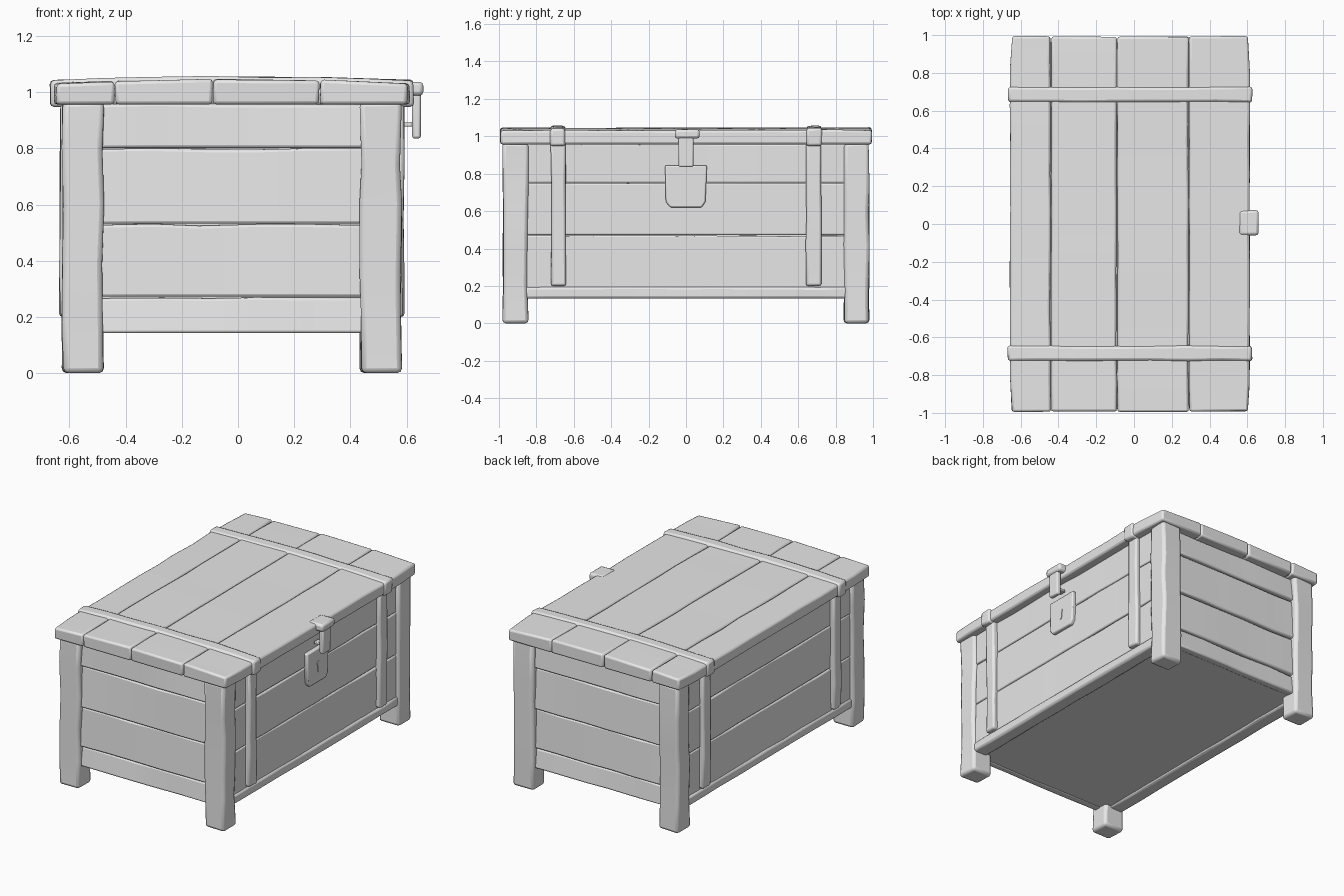
import bpy, bmesh, math, random
from mathutils import Vector

random.seed(4)
cube = bpy.data.objects.get("Cube")
if cube:
    bpy.data.objects.remove(cube, do_unlink=True)

grey = bpy.data.materials.new("worn_grey")
grey.use_nodes = True
grey.diffuse_color = (0.8, 0.8, 0.8, 1)
grey.node_tree.nodes["Principled BSDF"].inputs["Base Color"].default_value = (0.8, 0.8, 0.8, 1)

CX = -0.022          # middle of the chest body; the hasp offsets the whole
LID = 0.635          # half width of the lid


def finish(bm, name, bevel, segments=2):
    mesh = bpy.data.meshes.new(name)
    bmesh.ops.recalc_face_normals(bm, faces=bm.faces)
    bm.to_mesh(mesh)
    bm.free()
    mesh.materials.append(grey)
    obj = bpy.data.objects.new(name, mesh)
    bpy.context.collection.objects.link(obj)
    if bevel:
        mod = obj.modifiers.new("worn_edges", "BEVEL")
        mod.width, mod.segments, mod.limit_method = bevel, segments, "ANGLE"
        mod.angle_limit = math.radians(40)
    bpy.ops.object.select_all(action="DESELECT")
    obj.select_set(True)
    bpy.context.view_layer.objects.active = obj
    bpy.ops.object.shade_smooth_by_angle(angle=math.radians(40))
    return obj


def block(name, x, y, z, bevel=0.01, wobble=0.0, step=0.17, shape=None):
    """Box between three ranges, cut along its longest side and roughly hewn."""
    lo, hi = (Vector(v) for v in zip(x, y, z))
    size = hi - lo
    bm = bmesh.new()
    bmesh.ops.create_cube(bm, size=1)
    for v in bm.verts:
        v.co = Vector(lo[i] + (v.co[i] + 0.5) * size[i] for i in range(3))
    if wobble or shape:
        axis = max(range(3), key=lambda i: size[i])
        cuts = max(1, int(size[axis] / step))
        normal = Vector(float(i == axis) for i in range(3))
        for k in range(1, cuts):
            point = lo + normal * size[axis] * (k + random.uniform(-0.2, 0.2)) / cuts
            bmesh.ops.bisect_plane(bm, geom=bm.verts[:] + bm.edges[:] + bm.faces[:],
                                   plane_co=point, plane_no=normal)
    for v in bm.verts:
        if shape:
            shape(v.co)
        v.co += Vector(random.uniform(-wobble, wobble) if lo[i] + 1e-4 < v.co[i] or i != 2
                       else 0 for i in range(3))
    return finish(bm, name, bevel)


def crown(co):
    """Lift the lid boards slightly toward the middle."""
    if co.z > 1.0:
        co.z += 0.013 * (1 - ((co.x - CX) / LID) ** 2)


# Solid body behind the boards
block("chest_core", (CX - 0.53, CX + 0.53), (-0.91, 0.91), (0.145, 0.96), 0)

# Corner posts with feet
for sx, side in ((-1, "right"), (1, "left")):
    for sy, end in ((-1, "front"), (1, "back")):
        xs = sorted((CX + sx * 0.458, CX + sx * 0.602))
        ys = sorted((sy * 0.845, sy * 0.978))
        block(f"{end}_{side}_post", xs, ys, (0, 0.965), 0.018, 0.005)

# Horizontal boards on the two ends, each leaning out toward its bottom edge
for sy, end in ((-1, "front"), (1, "back")):
    rows = (0.14, 0.27, 0.53, 0.8, 0.96)
    for i, (low, high) in enumerate(zip(rows, rows[1:])):
        def lean(co, low=low, high=high, sy=sy):
            if abs(co.y) > 0.92:
                co.y -= sy * 0.014 * (co.z - low) / (high - low)
        block(f"{end}_board_{i + 1}", (CX - 0.47, CX + 0.47),
              sorted((sy * 0.9, sy * 0.95)), (low + 0.002, high - 0.002), 0.01, 0.004, shape=lean)

# Long side boards and upright straps
for sx, side in ((-1, "right"), (1, "left")):
    rows = (0.132, 0.47, 0.75, 0.96)
    for i, (low, high) in enumerate(zip(rows, rows[1:])):
        block(f"{side}_board_{i + 1}", sorted((CX + sx * 0.5, CX + sx * 0.583)),
              (-0.87, 0.87), (low + 0.002, high - 0.002), 0.007, 0.003)
    block(f"{side}_bottom_rail", sorted((CX + sx * 0.5, CX + sx * 0.594)),
          (-0.86, 0.86), (0.132, 0.195), 0.014, 0.003)
    for sy, end in ((-1, "front"), (1, "back")):
        block(f"{side}_{end}_strap", sorted((CX + sx * 0.55, CX + sx * 0.612)),
              sorted((sy * 0.642, sy * 0.722)), (0.2, 0.965), 0.012, 0.004)

# Lid: four long boards over a rounded tray
edges = (CX - LID, -0.44, -0.09, 0.29, CX + LID)
for i, (a, b) in enumerate(zip(edges, edges[1:])):
    def board_shape(co):
        crown(co)
        if abs(co.x - CX) > 0.6 and abs(co.y) > 0.97:
            co.x -= math.copysign(0.012, co.x)
    block(f"lid_board_{i + 1}", (a + 0.002 * (i > 0), b - 0.002 * (i < 3)), (-0.993, 0.993),
          (0.957, 1.033), 0.012, 0.003, shape=board_shape)
block("lid_core", (CX - 0.6, CX + 0.6), (-0.96, 0.96), (0.962, 1.015), 0)

# Cross straps wrapped over the lid
for sy, end in ((-1, "front"), (1, "back")):
    block(f"lid_{end}_strap", (CX - 0.647, CX + 0.647), sorted((sy * 0.645, sy * 0.725)),
          (0.948, 1.043), 0.014, 0.003, shape=crown)

# Lock plate with rounded lower corners
outline = [(-0.112, 0.845), (0.112, 0.845), (0.104, 0.65), (0.085, 0.62),
           (-0.085, 0.62), (-0.108, 0.65)]
bm = bmesh.new()
face = bm.faces.new([bm.verts.new((0.55, y, z)) for y, z in outline])
top = bmesh.ops.extrude_face_region(bm, geom=[face])["geom"]
bmesh.ops.translate(bm, vec=(0.037, 0, 0),
                    verts=[g for g in top if isinstance(g, bmesh.types.BMVert)])
finish(bm, "lock_plate", 0.008)

# Keyhole escutcheon: a round eye above a narrow slot
bm = bmesh.new()
ring = [(0.016 * math.sin(a), 0.748 + 0.016 * math.cos(a))
        for a in (math.radians(d) for d in range(-140, 141, 40))]
face = bm.faces.new([bm.verts.new((0.58, y, z)) for y, z in ring + [(0.006, 0.69), (-0.006, 0.69)]])
top = bmesh.ops.extrude_face_region(bm, geom=[face])["geom"]
bmesh.ops.translate(bm, vec=(0.011, 0, 0),
                    verts=[g for g in top if isinstance(g, bmesh.types.BMVert)])
finish(bm, "keyhole", 0)

# Hasp: hinge block on the lid edge, hanging tongue, and staple
block("hasp_hinge", (0.555, 0.66), (-0.06, 0.073), (0.988, 1.037), 0.014)
block("hasp_tongue", (0.62, 0.651), (-0.04, 0.04), (0.835, 1.01), 0.009)
block("hasp_staple", (0.57, 0.63), (-0.022, 0.022), (0.878, 0.894), 0.004)
